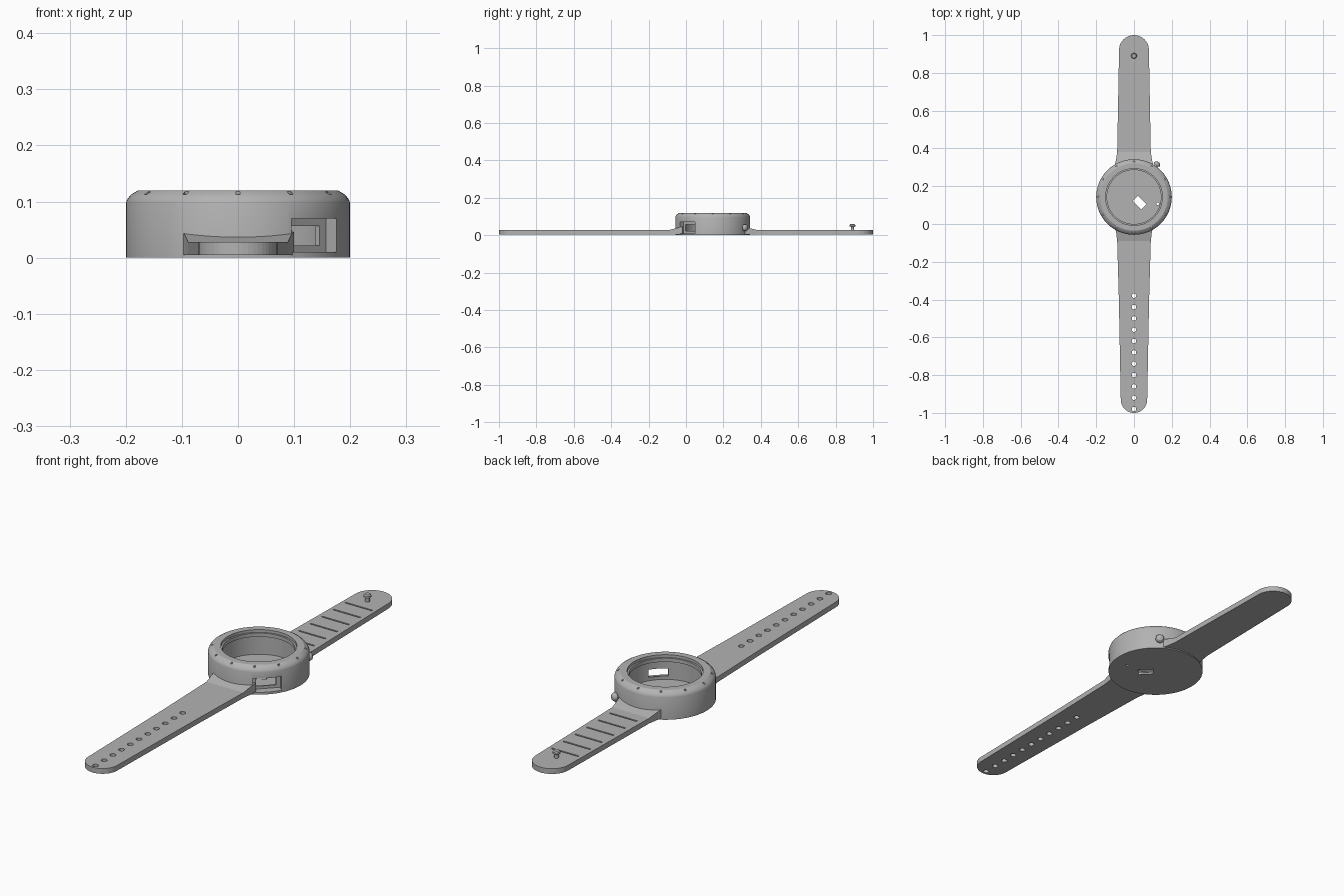
import bpy, bmesh
from math import pi, sin, cos, radians
from mathutils import Matrix, Vector

cube = bpy.data.objects.get("Cube")
if cube:
    bpy.data.objects.remove(cube, do_unlink=True)

CENTRE = Matrix.Translation((0, 0.143, 0))      # middle of the watch case

grey = bpy.data.materials.new("plain grey")
grey.use_nodes = True
grey.diffuse_color = (0.45, 0.45, 0.45, 1)
grey.node_tree.nodes["Principled BSDF"].inputs["Base Color"].default_value = grey.diffuse_color


def finish(bm, name):
    bmesh.ops.recalc_face_normals(bm, faces=bm.faces)
    mesh = bpy.data.meshes.new(name)
    bm.to_mesh(mesh)
    bm.free()
    mesh.materials.append(grey)
    ob = bpy.data.objects.new(name, mesh)
    bpy.context.collection.objects.link(ob)
    return ob


def activate(ob):
    bpy.ops.object.select_all(action='DESELECT')
    ob.select_set(True)
    bpy.context.view_layer.objects.active = ob


def smooth(ob):
    activate(ob)
    bpy.ops.object.shade_smooth_by_angle(angle=radians(25))


def lathe(name, profile, matrix, steps=96):
    """Spin a list of (radius, height) points round the z axis."""
    bm = bmesh.new()
    verts = [bm.verts.new((r, 0, z)) for r, z in profile]
    edges = [bm.edges.new(pair) for pair in zip(verts, verts[1:])]
    bmesh.ops.spin(bm, geom=verts + edges, cent=(0, 0, 0), axis=(0, 0, 1),
                   angle=2 * pi, steps=steps, use_duplicate=False)
    bmesh.ops.remove_doubles(bm, verts=bm.verts, dist=0.00005)
    bm.transform(matrix)
    return finish(bm, name)


def box(bm, centre, size, matrix=Matrix()):
    bmesh.ops.create_cube(bm, size=1, matrix=matrix @ Matrix.Translation(centre)
                          @ Matrix.Diagonal((*size, 1)))


def rod(bm, x, y, radius, depth=0.2):
    bmesh.ops.create_cone(bm, cap_ends=True, segments=24, radius1=radius, radius2=radius,
                          depth=depth, matrix=Matrix.Translation((x, y, 0)))


def cut(ob, bm):
    cutter = finish(bm, "cutter")
    cutter.hide_render = True
    mod = ob.modifiers.new("cut", 'BOOLEAN')
    mod.operation, mod.solver, mod.object = 'DIFFERENCE', 'EXACT', cutter
    activate(ob)
    bpy.ops.object.modifier_apply(modifier=mod.name)
    bpy.data.objects.remove(cutter, do_unlink=True)


def strap(name, sections, tip_radius, tip_y, side):
    """Skin rectangular sections (y, half width, top), then a rounded tip."""
    low, top = 0.005, 0.028
    rows = list(sections)
    for i in range(13):
        a = pi / 2 * i / 12
        rows.append((tip_y - side * tip_radius * (1 - sin(a)),
                     max(tip_radius * cos(a), 0.002), top))
    bm = bmesh.new()
    rings = [[bm.verts.new(p) for p in ((-w, y, low), (w, y, low), (w, y, t), (-w, y, t))]
             for y, w, t in rows]
    for a, b in zip(rings, rings[1:]):
        for i in range(4):
            j = (i + 1) % 4
            bm.faces.new((a[i], a[j], b[j], b[i]))
    bm.faces.new(rings[0])
    bm.faces.new(rings[-1])
    return finish(bm, name)


# Case: hollow cup with a rounded bezel and an inner lip
case = lathe("watch_case", [
    (0, 0), (0.2, 0), (0.2, 0.097), (0.197, 0.105), (0.19, 0.113), (0.178, 0.12),
    (0.15, 0.12), (0.15, 0.108), (0.143, 0.108), (0.143, 0.092), (0.16, 0.085),
    (0.16, 0.008), (0, 0.008)], CENTRE)

# Side pocket with a port, and a slot through the floor
diagonal = CENTRE @ Matrix.Rotation(radians(-45), 4, 'Z')
bm = bmesh.new()
box(bm, (0.215, 0, 0.04), (0.1, 0.114, 0.06), diagonal)
cut(case, bm)
bm = bmesh.new()
box(bm, (0.165, 0, 0.039), (0.06, 0.08, 0.034), diagonal)
cut(case, bm)
bm = bmesh.new()
box(bm, (0.042, 0, 0), (0.064, 0.038, 0.05), diagonal)
rod(bm, 0.125, 0.107, 0.007, 0.05)
cut(case, bm)

# Twelve hour notches in the bezel
bm = bmesh.new()
for i in range(12):
    box(bm, (0.189, 0, 0.118), (0.014, 0.008, 0.01),
        CENTRE @ Matrix.Rotation(i * pi / 6, 4, 'Z'))
cut(case, bm)
smooth(case)

# Front strap with its row of holes
front = strap("front_strap", [(-0.02, 0.1, 0.046), (-0.04, 0.095, 0.041), (-0.09, 0.089, 0.028),
                              (-0.4, 0.08, 0.028)], 0.07, -1, -1)
bm = bmesh.new()
for i in range(11):
    rod(bm, 0, -0.38 - 0.06 * i, 0.012)
cut(front, bm)

# Back strap with grip grooves
back = strap("back_strap", [(0.306, 0.104, 0.046), (0.33, 0.097, 0.04), (0.38, 0.089, 0.028),
                            (0.7, 0.083, 0.028)], 0.079, 1, 1)
bm = bmesh.new()
for i in range(6):
    box(bm, (0, 0.43 + 0.08 * i, 0.028), (0.13, 0.007, 0.012))
cut(back, bm)

# Clasp stud
stud = lathe("clasp_stud", [(0, 0.02), (0.009, 0.02), (0.009, 0.044), (0.015, 0.047),
                            (0.015, 0.055), (0.011, 0.06), (0, 0.06)],
             Matrix.Translation((0, 0.89, 0)), 32)
smooth(stud)

# Push button on the rim, pointing outwards
outward = Vector((cos(radians(55)), sin(radians(55)), 0))
button = lathe("push_button", [(0, 0.155), (0.01, 0.155), (0.01, 0.205), (0.018, 0.205),
                               (0.018, 0.214), (0.014, 0.221), (0.007, 0.225), (0, 0.226)],
               CENTRE @ Matrix.Translation((0, 0, 0.04))
               @ outward.to_track_quat('Z', 'Y').to_matrix().to_4x4(), 32)
smooth(button)
